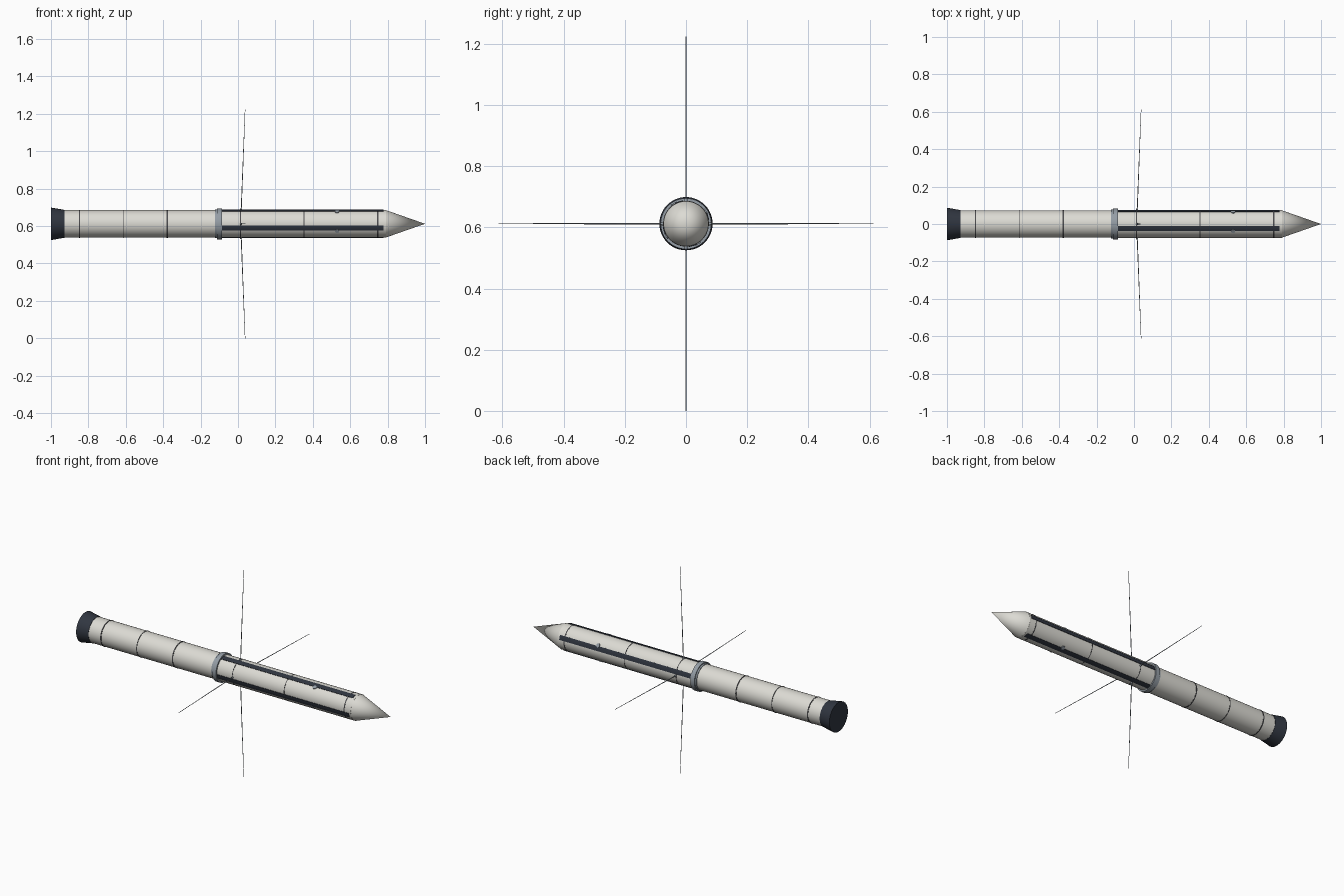
import bpy, bmesh, math
from mathutils import Matrix, Vector

if "Cube" in bpy.data.objects:
    bpy.data.objects.remove(bpy.data.objects["Cube"])

AXIS_Z = 0.612
R = 0.074


def material(name, rgb):
    m = bpy.data.materials.new(name)
    m.diffuse_color = (*rgb, 1)
    m.use_nodes = True
    m.node_tree.nodes["Principled BSDF"].inputs["Base Color"].default_value = m.diffuse_color
    return m


WHITE = material("warm white", (0.72, 0.71, 0.66))
NAVY = material("dark slate", (0.03, 0.037, 0.052))
STEEL = material("blue grey steel", (0.30, 0.34, 0.38))
SEAM = material("dark seam grey", (0.07, 0.07, 0.075))


def finish(bm, name, mat):
    bmesh.ops.recalc_face_normals(bm, faces=bm.faces)
    me = bpy.data.meshes.new(name)
    bm.to_mesh(me)
    bm.free()
    me.materials.append(mat)
    ob = bpy.data.objects.new(name, me)
    bpy.context.collection.objects.link(ob)
    ob.location.z = AXIS_Z
    bpy.ops.object.select_all(action='DESELECT')
    ob.select_set(True)
    bpy.context.view_layer.objects.active = ob
    bpy.ops.object.shade_smooth_by_angle(angle=math.radians(30))
    return ob


def lathe(name, profile, mat, sides=48):
    """Spin (x, radius) points around the long axis."""
    bm = bmesh.new()
    verts = [bm.verts.new((x, 0, r)) for x, r in profile]
    edges = [bm.edges.new(p) for p in zip(verts, verts[1:])]
    bmesh.ops.spin(bm, geom=verts + edges, cent=(0, 0, 0), axis=(1, 0, 0),
                   angle=math.tau, steps=sides)
    bmesh.ops.remove_doubles(bm, verts=bm.verts, dist=1e-5)
    return finish(bm, name, mat)


def radial(angle):
    """Direction across the body, angle measured from +y towards +z."""
    a = math.radians(angle)
    return Vector((0, math.cos(a), math.sin(a)))


def rod(bm, start, end, r1, r2, sides):
    d = end - start
    rot = d.to_track_quat('Z', 'Y').to_matrix().to_4x4()
    bmesh.ops.create_cone(bm, cap_ends=True, segments=sides, radius1=r1, radius2=r2,
                          depth=d.length,
                          matrix=Matrix.Translation((start + end) / 2) @ rot)


# Hull, nose and nozzle
lathe("rocket_stage", [(-0.935, 0), (-0.935, R - 0.001), (-0.10, R - 0.001), (-0.10, 0)], WHITE)
lathe("instrument_section", [(-0.10, 0), (-0.10, R), (0.79, R), (0.79, 0)], WHITE)
lathe("nose_cone", [(0.788, 0), (0.788, R), (1.0, 0)], WHITE)
lathe("nozzle_skirt", [(-1.0, 0), (-1.0, 0.087), (-0.928, 0.0745), (-0.928, 0)], NAVY)

# Coupling collar between the two sections
lathe("coupling_collar", [(-0.122, 0.07), (-0.122, 0.077), (-0.113, 0.077), (-0.113, 0.083),
                          (-0.086, 0.083), (-0.086, 0.07)], STEEL)

# Panel seams
for x, w in ((-0.848, 0.006), (-0.613, 0.004), (-0.378, 0.006),
             (0.014, 0.004), (0.353, 0.004), (0.747, 0.006)):
    lathe("hull_seam", [(x - w / 2, 0.07), (x - w / 2, R + 0.0008),
                        (x + w / 2, R + 0.0008), (x + w / 2, 0.07)], SEAM)

# Four long dark strips, curved with the hull
bm = bmesh.new()
for k in range(4):
    rings = []
    for i in range(5):
        d = radial(18 + 90 * k + (i - 2) * 5.2)
        rings.append([bm.verts.new(d * r + Vector((x, 0, 0)))
                      for x, r in ((-0.088, 0.071), (-0.088, 0.0765), (0.778, 0.0765), (0.778, 0.071))])
    for a, b in zip(rings, rings[1:]):
        for j in range(4):
            bm.faces.new((a[j], a[(j + 1) % 4], b[(j + 1) % 4], b[j]))
    bm.faces.new(rings[0])
    bm.faces.new(rings[-1])
finish(bm, "antenna_gap_strips", NAVY)

# Four small sensor buttons
bm = bmesh.new()
for k in range(4):
    d = radial(31 + 90 * k)
    o = Vector((0.53, 0, 0))
    rod(bm, o + d * 0.07, o + d * 0.078, 0.011, 0.011, 16)
finish(bm, "sensor_buttons", STEEL)

# Four whip antennas with small sockets
whips, sockets = bmesh.new(), bmesh.new()
for k in range(4):
    d = radial(90 * k)
    rod(whips, Vector((0.017, 0, 0)) + d * 0.07, Vector((0.038, 0, 0)) + d * AXIS_Z, 0.0024, 0.0012, 8)
    rod(sockets, Vector((0.017, 0, 0)) + d * 0.07, Vector((0.017, 0, 0)) + d * 0.082, 0.006, 0.005, 12)
finish(whips, "whip_antennas", STEEL)
finish(sockets, "antenna_sockets", STEEL)
